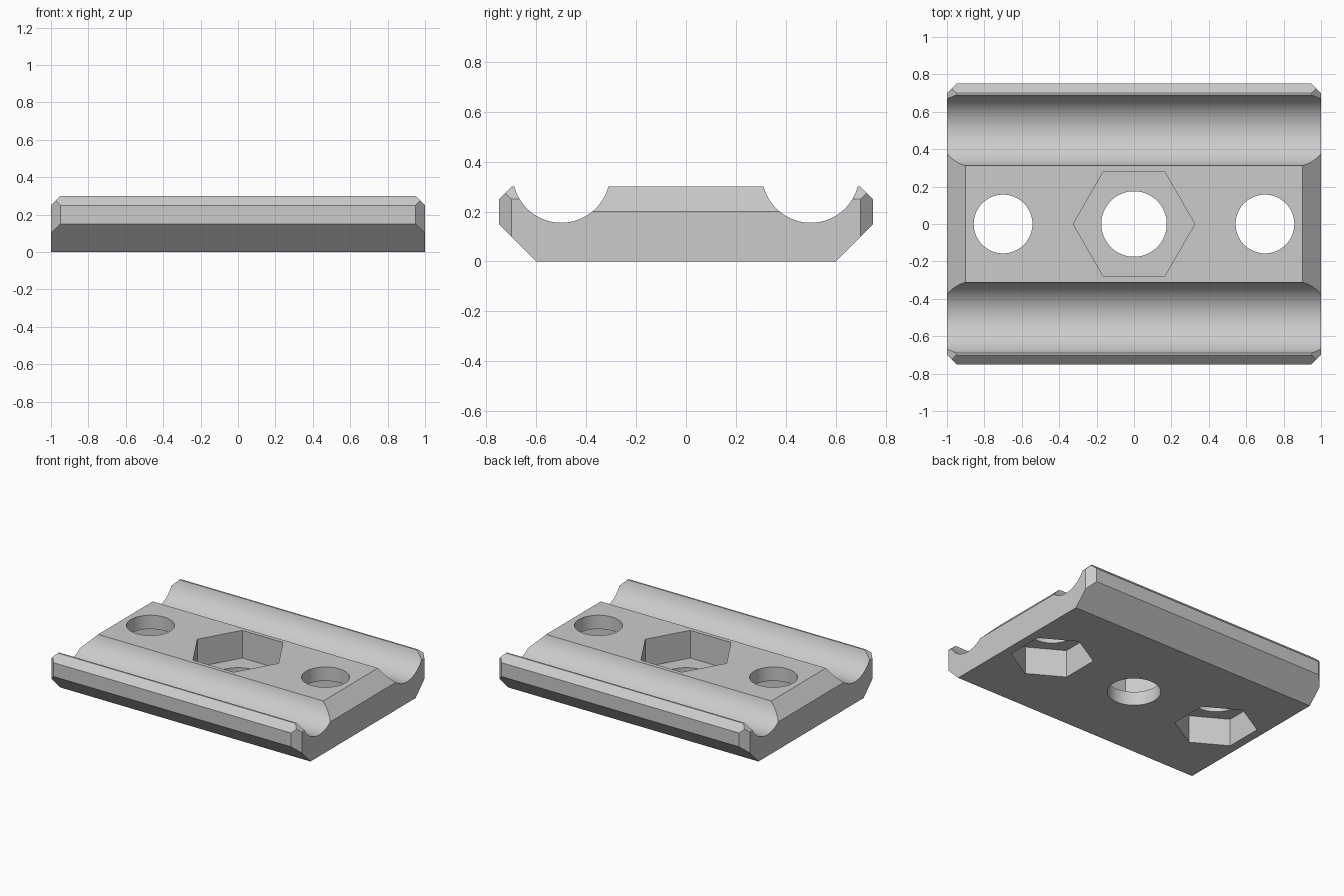
import bpy
import bmesh
from math import asin, cos, pi, radians, sin
from mathutils import Vector

cube = bpy.data.objects.get("Cube")
if cube:
    bpy.data.objects.remove(cube, do_unlink=True)

TOP = 0.30
grey = bpy.data.materials.new("light_grey")
grey.use_nodes = True
grey.diffuse_color = (0.6, 0.6, 0.6, 1)
grey.node_tree.nodes["Principled BSDF"].inputs["Base Color"].default_value = (0.6, 0.6, 0.6, 1)


def prism(name, points, direction):
    """Extrude a closed loop of points into a solid object."""
    bm = bmesh.new()
    face = bm.faces.new([bm.verts.new(p) for p in points])
    new = bmesh.ops.extrude_face_region(bm, geom=[face])["geom"]
    verts = [g for g in new if isinstance(g, bmesh.types.BMVert)]
    bmesh.ops.translate(bm, verts=verts, vec=Vector(direction))
    bmesh.ops.recalc_face_normals(bm, faces=bm.faces)
    mesh = bpy.data.meshes.new(name)
    bm.to_mesh(mesh)
    bm.free()
    mesh.materials.append(grey)
    obj = bpy.data.objects.new(name, mesh)
    bpy.context.collection.objects.link(obj)
    return obj


def cut(target, cutter):
    """Subtract the cutter from the target, then discard it."""
    cutter.hide_render = True
    bpy.context.view_layer.objects.active = target
    mod = target.modifiers.new("cut", "BOOLEAN")
    mod.operation = "DIFFERENCE"
    mod.solver = "EXACT"
    mod.object = cutter
    bpy.ops.object.modifier_apply(modifier=mod.name)
    bpy.data.objects.remove(cutter, do_unlink=True)


def column(name, x, radius, sides, z0, z1, turn=0.0):
    """Upright round or hexagonal cutter."""
    ring = [(x + radius * cos(turn + 2 * pi * i / sides),
             radius * sin(turn + 2 * pi * i / sides), z0) for i in range(sides)]
    return prism(name, ring, (0, 0, z1 - z0))


def end_wedge(name, side, size, y0, y1):
    """45 degree cutter for the top edge at one end."""
    m = 0.05
    points = [(1 - size - m, TOP + m), (1 + m, TOP + m), (1 + m, TOP - size - m)]
    return prism(name, [(side * x, y0, z) for x, z in points], (0, y1 - y0, 0))


# Plate cross-section with a round groove along each long side
radius, centre_y, centre_z = 0.195, 0.5, 0.35
half = pi / 2 - asin((centre_z - TOP) / radius)
steps = 32
profile = [(0.60, 0), (0.75, 0.15), (0.75, 0.25), (0.70, TOP)]
for i in range(steps + 1):
    a = half - 2 * half * i / steps
    profile.append((centre_y + radius * sin(a), centre_z - radius * cos(a)))
profile += [(-y, z) for y, z in reversed(profile)]
plate = prism("clamp_plate", [(-1, y, z) for y, z in profile], (2, 0, 0))

# Chamfers on the ridge, the rims and the upright corners
for sx in (-1, 1):
    cut(plate, end_wedge("ridge_cutter", sx, 0.10, -0.45, 0.45))
    for sy in (-1, 1):
        cut(plate, end_wedge("rim_cutter", sx, 0.05, sy * 0.55, sy * 0.85))
        corner = [(0.85, 0.85), (1.05, 0.85), (1.05, 0.65)]
        cut(plate, prism("corner_cutter", [(sx * x, sy * y, -0.1) for x, y in corner], (0, 0, 0.5)))

# Centre bore with a nut pocket from above
cut(plate, column("bore_cutter", 0, 0.175, 64, -0.1, 0.4))
cut(plate, column("pocket_cutter", 0, 0.325, 6, 0.10, 0.4))

# Side bores with nut pockets from below
for x in (-0.7, 0.7):
    cut(plate, column("bore_cutter", x, 0.157, 64, -0.1, 0.4))
    cut(plate, column("pocket_cutter", x, 0.273, 6, -0.1, 0.20, pi / 6))

bpy.ops.object.select_all(action="DESELECT")
plate.select_set(True)
bpy.context.view_layer.objects.active = plate
bpy.ops.object.shade_smooth_by_angle(angle=radians(30))
